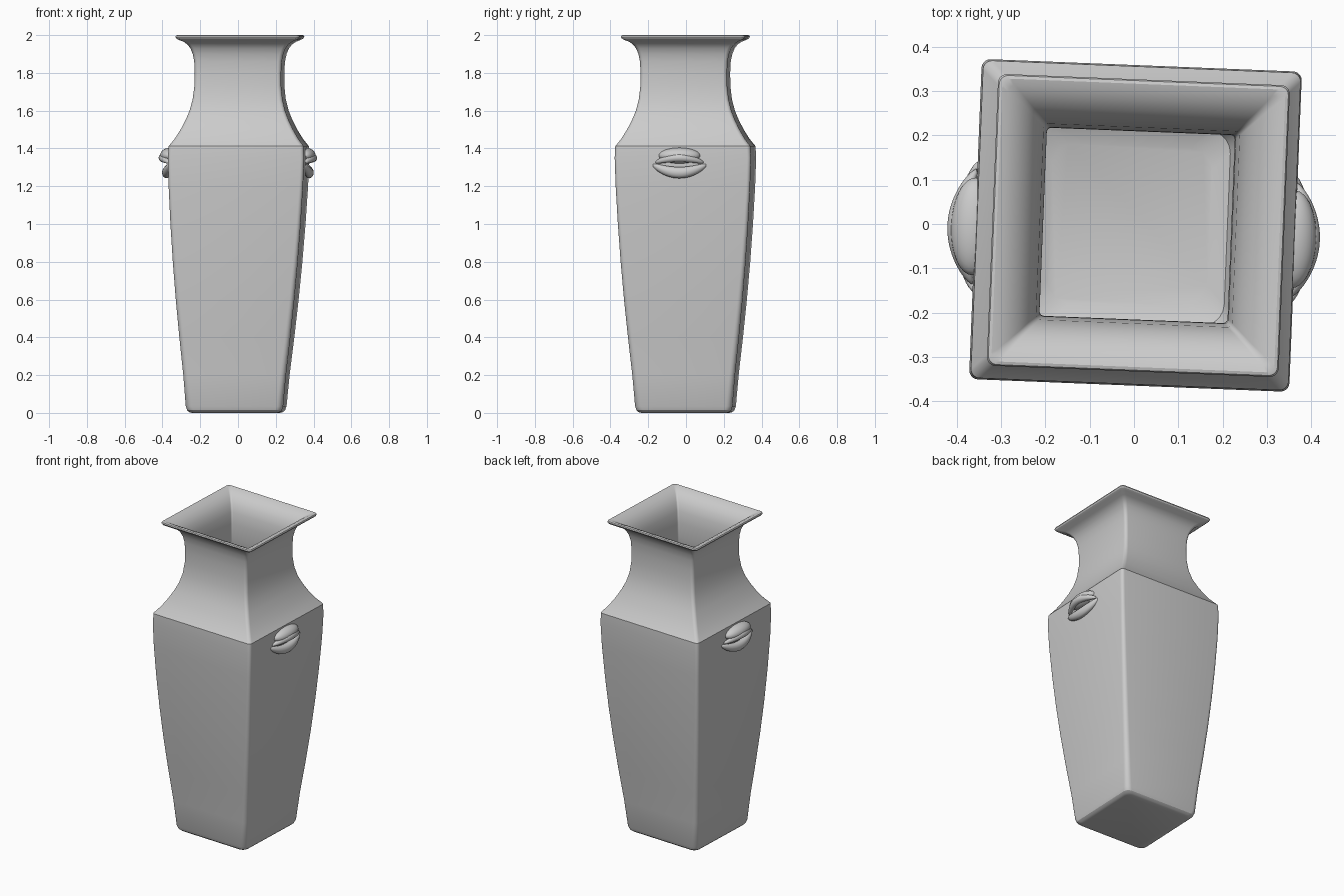
import bpy, bmesh, math
from mathutils import Matrix

if "Cube" in bpy.data.objects:
    bpy.data.objects.remove(bpy.data.objects["Cube"])

TWIST = Matrix.Rotation(math.radians(-2.3), 4, 'Z')   # the vase stands slightly turned


def finish(bm, name, angle):
    bmesh.ops.recalc_face_normals(bm, faces=bm.faces)
    mesh = bpy.data.meshes.new(name)
    bm.to_mesh(mesh)
    bm.free()
    ob = bpy.data.objects.new(name, mesh)
    bpy.context.collection.objects.link(ob)
    bpy.ops.object.select_all(action='DESELECT')
    ob.select_set(True)
    bpy.context.view_layer.objects.active = ob
    bpy.ops.object.shade_smooth_by_angle(angle=math.radians(angle))
    return ob


def rounded_square(half, radius, steps=5):
    pts = []
    for k, (sx, sy) in enumerate([(1, 1), (-1, 1), (-1, -1), (1, -1)]):
        for i in range(steps + 1):
            a = math.pi / 2 * (k + i / steps)
            pts.append((sx * (half - radius) + radius * math.cos(a),
                        sy * (half - radius) + radius * math.sin(a)))
    return pts


def loft(bm, rings):
    for a, b in zip(rings, rings[1:]):
        n = len(a)
        for i in range(n):
            j = (i + 1) % n
            bm.faces.new((a[i], a[j], b[j], b[i]))


# Vase wall: (height, half width, corner radius), outside upward then inside downward
profile = [
    (0.0, .225, .035), (.004, .24, .035), (.014, .251, .035), (.035, .258, .033),
    (.2, .272, .03), (.4, .294, .028), (.6, .314, .026), (.8, .331, .024),
    (1.0, .345, .022), (1.2, .356, .02), (1.35, .361, .02), (1.412, .358, .02),
    (1.45, .328, .02), (1.5, .298, .02), (1.55, .273, .02), (1.6, .253, .02),
    (1.66, .238, .02), (1.73, .23, .02), (1.8, .229, .02), (1.86, .232, .02),
    (1.9, .24, .02), (1.93, .252, .02), (1.95, .267, .02), (1.965, .287, .02),
    (1.975, .313, .02), (1.983, .325, .02), (1.991, .329, .02), (1.998, .326, .02),
    (2.0, .319, .02), (1.996, .305, .015), (1.985, .283, .012), (1.965, .259, .01),
    (1.935, .238, .01), (1.89, .221, .01), (1.82, .213, .01), (1.73, .212, .01),
    (1.66, .22, .01), (1.6, .235, .012), (1.5, .278, .015), (1.41, .338, .02),
    (1.2, .336, .02), (.8, .311, .025), (.4, .274, .03), (.1, .24, .05),
    (.05, .22, .05), (.03, .18, .05)]
bm = bmesh.new()
rings = []
for z, half, r in profile:
    rings.append([bm.verts.new((x + .01 * (z - 1), y - .003, z))
                  for x, y in rounded_square(half, r)])
loft(bm, rings)
bm.faces.new(rings[0])
bm.faces.new(rings[-1])
bm.transform(TWIST)
finish(bm, "vase_body", 27)


# Tapered crescent ridge lying on the +x face of the vase
def crescent(bm, width, z_end, z_mid, x_end, x_mid, thick, tall):
    n, m, rings = 28, 12, []
    for i in range(n + 1):
        t = -1 + 2 * i / n
        bow = 1 - t * t
        s = max(.06, math.sqrt(bow))
        cx, cz = x_end + (x_mid - x_end) * bow, z_end + (z_mid - z_end) * bow
        rings.append([bm.verts.new((cx + thick * s * math.cos(2 * math.pi * k / m),
                                    width * t - .02,
                                    cz + tall * s * math.sin(2 * math.pi * k / m)))
                      for k in range(m)])
    loft(bm, rings)
    bm.faces.new(rings[0])
    bm.faces.new(rings[-1])


# Moulded lug on each side: domed upper lobe, upper lip and lower lip
def lug(name, side):
    bm = bmesh.new()
    dome = Matrix.Translation((.36, -.02, 1.362)) @ Matrix.Diagonal((.052, .11, .042, 1))
    bmesh.ops.create_uvsphere(bm, u_segments=32, v_segments=16, radius=1, matrix=dome)
    crescent(bm, .13, 1.325, 1.35, .36, .398, .022, .022)
    crescent(bm, .148, 1.315, 1.272, .355, .378, .024, .03)
    bm.transform(TWIST @ Matrix.Diagonal((side, 1, 1, 1)))
    finish(bm, name, 60)


lug("right_lug", 1)
lug("left_lug", -1)
